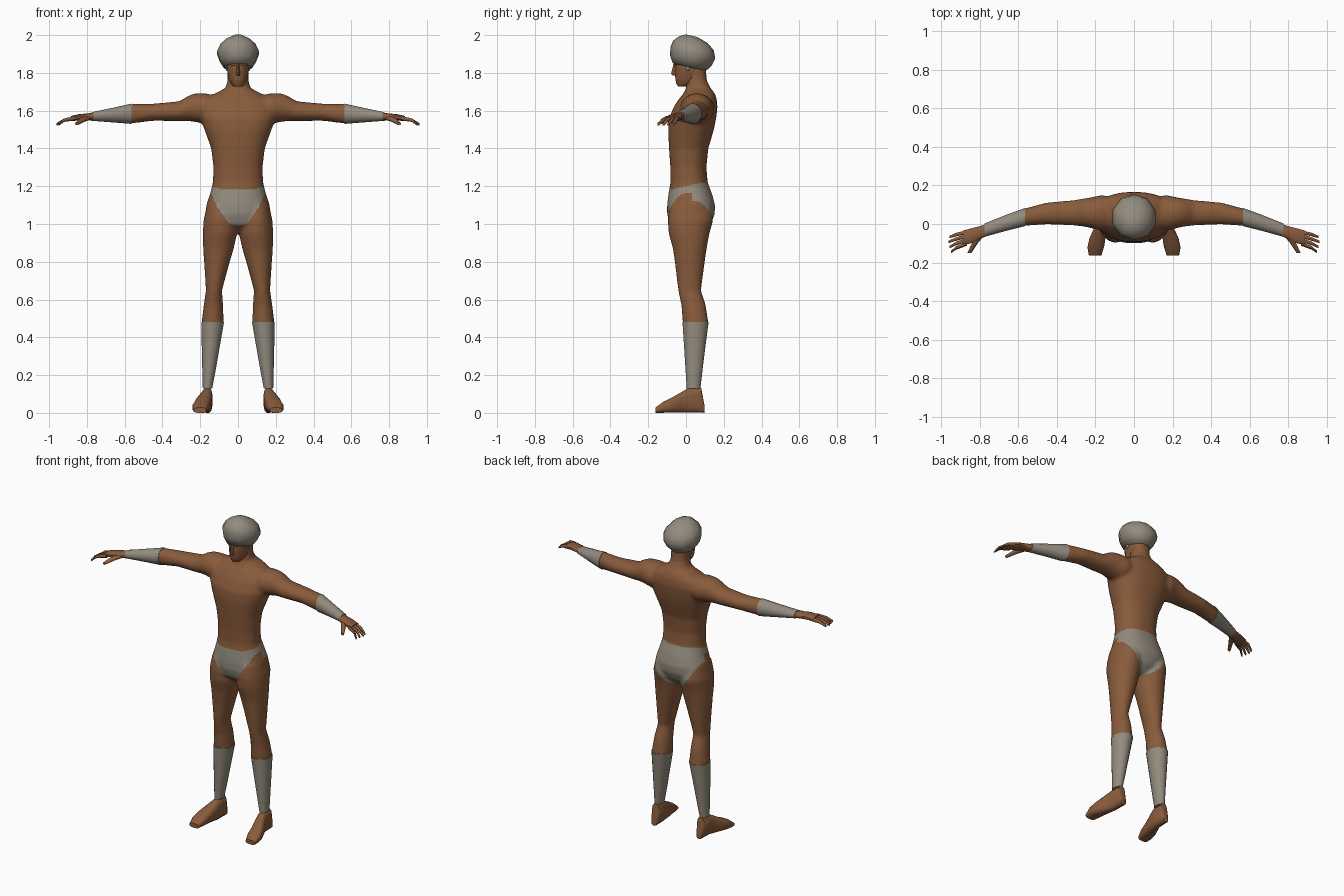
import bpy, bmesh, math
from mathutils import Vector

old = bpy.data.objects.get("Cube")
if old:
    bpy.data.objects.remove(old)


def material(name, rgb):
    m = bpy.data.materials.new(name)
    m.use_nodes = True
    m.diffuse_color = (*rgb, 1)
    bsdf = next(n for n in m.node_tree.nodes if n.type == 'BSDF_PRINCIPLED')
    bsdf.inputs["Base Color"].default_value = (*rgb, 1)
    return m


skin = material("brown skin", (0.25, 0.105, 0.044))
cloth = material("grey cloth", (0.29, 0.26, 0.21))
eye = material("dull eye", (0.2, 0.13, 0.085))


def finish(bm, name, mat, angle=50):
    bmesh.ops.recalc_face_normals(bm, faces=bm.faces)
    mesh = bpy.data.meshes.new(name)
    bm.to_mesh(mesh)
    bm.free()
    mesh.materials.append(mat)
    mesh.shade_smooth()
    mesh.set_sharp_from_angle(angle=math.radians(angle))
    ob = bpy.data.objects.new(name, mesh)
    bpy.context.collection.objects.link(ob)
    return ob


def add_loft(bm, rings, axis, sides, side=1, power=1.0, slope=0.0):
    """Rings: position on axis, then low and high limit on the two other axes."""
    loops = []
    for t, a0, a1, b0, b1 in rings:
        loop = []
        for i in range(sides):
            ang = math.tau * (i + 0.5) / sides
            c, s = math.cos(ang), math.sin(ang)
            c = math.copysign(abs(c) ** power, c)
            s = math.copysign(abs(s) ** power, s)
            a = (a0 + a1) / 2 + (a1 - a0) / 2 * c
            b = (b0 + b1) / 2 + (b1 - b0) / 2 * s
            x, y, z = {'x': (t, a, b), 'y': (a, t, b), 'z': (a, b, t + slope * b)}[axis]
            loop.append(bm.verts.new((x * side, y, z)))
        loops.append(loop)
    for lo, hi in zip(loops, loops[1:]):
        for i in range(sides):
            j = (i + 1) % sides
            bm.faces.new((lo[i], lo[j], hi[j], hi[i]))
    bm.faces.new(loops[0])
    bm.faces.new(loops[-1])


def loft(name, mat, rings, axis, sides=12, angle=50, **kw):
    bm = bmesh.new()
    add_loft(bm, rings, axis, sides, **kw)
    return finish(bm, name, mat, angle)


def blob(name, mat, centre, size):
    bm = bmesh.new()
    bmesh.ops.create_uvsphere(bm, u_segments=10, v_segments=6, radius=1)
    for v in bm.verts:
        v.co = Vector(centre) + Vector(size) * v.co
    return finish(bm, name, mat)


# Torso with neck, from crotch to jaw
torso = [
    (.955, -.03, .03, -.03, .08), (1.0, -.12, .12, -.085, .13),
    (1.05, -.172, .172, -.10, .152), (1.1, -.168, .168, -.10, .154),
    (1.16, -.148, .148, -.093, .138), (1.22, -.133, .133, -.082, .115),
    (1.3, -.13, .13, -.083, .108), (1.4, -.142, .142, -.09, .118),
    (1.5, -.178, .178, -.095, .148), (1.56, -.2, .2, -.09, .16),
    (1.62, -.205, .205, -.065, .167), (1.665, -.175, .175, -.035, .162),
    (1.695, -.115, .115, -.01, .15), (1.72, -.066, .066, 0, .13),
    (1.76, -.055, .055, 0, .11), (1.84, -.055, .055, 0, .105)]

# Legs down to the inside of the boots
leg = [
    (1.1, .03, .165, -.085, .13), (1.02, .008, .183, -.098, .145),
    (.95, .004, .187, -.092, .125), (.87, .022, .185, -.07, .11),
    (.8, .043, .18, -.06, .1), (.65, .084, .17, -.042, .08),
    (.57, .079, .182, -.025, .105), (.48, .075, .193, -.018, .119),
    (.42, .087, .19, -.012, .11)]

# Arms out to the inside of the wrist bands
arm = [
    (.08, -.02, .14, 1.55, 1.67), (.17, -.035, .15, 1.53, 1.692),
    (.23, -.02, .137, 1.54, 1.692), (.265, -.013, .132, 1.545, 1.678),
    (.31, -.008, .124, 1.545, 1.65), (.45, -.002, .112, 1.546, 1.637),
    (.57, -.01, .08, 1.531, 1.636), (.63, -.024, .058, 1.538, 1.62)]

bm = bmesh.new()
add_loft(bm, torso, 'z', 32, power=.88)
for side in (1, -1):
    add_loft(bm, leg, 'z', 20, side)
    add_loft(bm, arm, 'x', 20, side)
rough = finish(bm, "body_rough", skin)

# Fuse the body into one skin
fuse = rough.modifiers.new("fuse", 'REMESH')
fuse.mode = 'VOXEL'
fuse.voxel_size = 0.009
soften = rough.modifiers.new("soften", 'SMOOTH')
soften.iterations = 8
soften.factor = 0.5
graph = bpy.context.evaluated_depsgraph_get()
mesh = bpy.data.meshes.new_from_object(rough.evaluated_get(graph))
bpy.data.objects.remove(rough)
mesh.name = "body"
mesh.materials.clear()
mesh.materials.append(skin)
mesh.materials.append(cloth)
mesh.shade_smooth()
bpy.context.collection.objects.link(bpy.data.objects.new("body", mesh))


# Briefs: waistline above, curved leg openings below
def in_briefs(p):
    waist = 1.2 + .2 * p.y
    opening = .99 + 8.5 * p.x ** 2 if p.y < .03 else .95 + 7 * p.x ** 2
    return min(opening, 1.165) < p.z < waist


for f in mesh.polygons:
    f.material_index = int(in_briefs(f.center))

# Head, nose and turban
loft("head", skin, [
    (1.728, -.022, .022, -.042, .01), (1.742, -.036, .036, -.052, .05),
    (1.77, -.05, .05, -.058, .08), (1.81, -.058, .058, -.06, .1),
    (1.85, -.063, .063, -.062, .11), (1.92, -.063, .063, -.06, .11)], 'z', 16)
loft("nose", skin, [
    (1.785, -.014, .014, -.068, -.04), (1.795, -.013, .013, -.079, -.04),
    (1.85, -.007, .007, -.066, -.04)], 'z', 6)
loft("turban", cloth, [
    (1.835, -.078, .078, -.07, .105), (1.87, -.1, .1, -.084, .135),
    (1.915, -.117, .117, -.083, .155), (1.955, -.098, .098, -.068, .147),
    (1.985, -.066, .066, -.036, .115), (2.004, -.025, .025, .0, .06)],
    'z', 10, 60, slope=-.24)

boot = [
    (.48, .073, .195, -.02, .121), (.36, .094, .193, -.012, .105),
    (.24, .115, .19, -.004, .09), (.13, .136, .187, .003, .077)]
band = [
    (.565, -.012, .084, 1.529, 1.638), (.65, -.033, .053, 1.536, 1.619),
    (.775, -.067, .003, 1.546, 1.592)]
foot = [
    (.098, .143, .18, 0, .04), (.08, .135, .188, 0, .135),
    (.01, .134, .193, 0, .132), (-.03, .138, .212, 0, .108),
    (-.075, .147, .232, 0, .082), (-.12, .154, .242, 0, .06),
    (-.162, .168, .235, 0, .028)]
palm = [
    (.765, -.065, 0, 1.548, 1.59), (.8, -.078, -.01, 1.55, 1.585),
    (.84, -.1, -.02, 1.548, 1.582), (.885, -.112, -.032, 1.545, 1.572)]
thumb = [
    (-.06, .775, .82, 1.548, 1.577), (-.1, .808, .842, 1.538, 1.564),
    (-.15, .842, .864, 1.523, 1.538)]

for side, word in ((1, "left"), (-1, "right")):
    loft(f"{word}_boot", cloth, boot, 'z', 16, side=side)
    loft(f"{word}_wrist_band", cloth, band, 'x', 16, side=side)
    loft(f"{word}_foot", skin, foot, 'y', 12, side=side, power=.7)
    loft(f"{word}_palm", skin, palm, 'x', 10, side=side, power=.8)
    loft(f"{word}_thumb", skin, thumb, 'y', 8, side=side)
    # Four drooping fingers, little finger at the back
    for n in range(4):
        y, tip = -.042 - .02 * n, .962 - .007 * abs(n - 1)
        drift = -.025 - .006 * n
        loft(f"{word}_finger_{n + 1}", skin, [
            (.865, y - .011, y + .011, 1.547, 1.572),
            (.92, y - .01 + drift / 2, y + .01 + drift / 2, 1.54, 1.56),
            (tip, y - .007 + drift, y + .007 + drift, 1.52, 1.534)],
            'x', 8, side=side)
    blob(f"{word}_eye", eye, (.026 * side, -.054, 1.846), (.014, .006, .007))
    blob(f"{word}_sideburn", cloth, (.06 * side, .01, 1.84), (.006, .013, .03))
